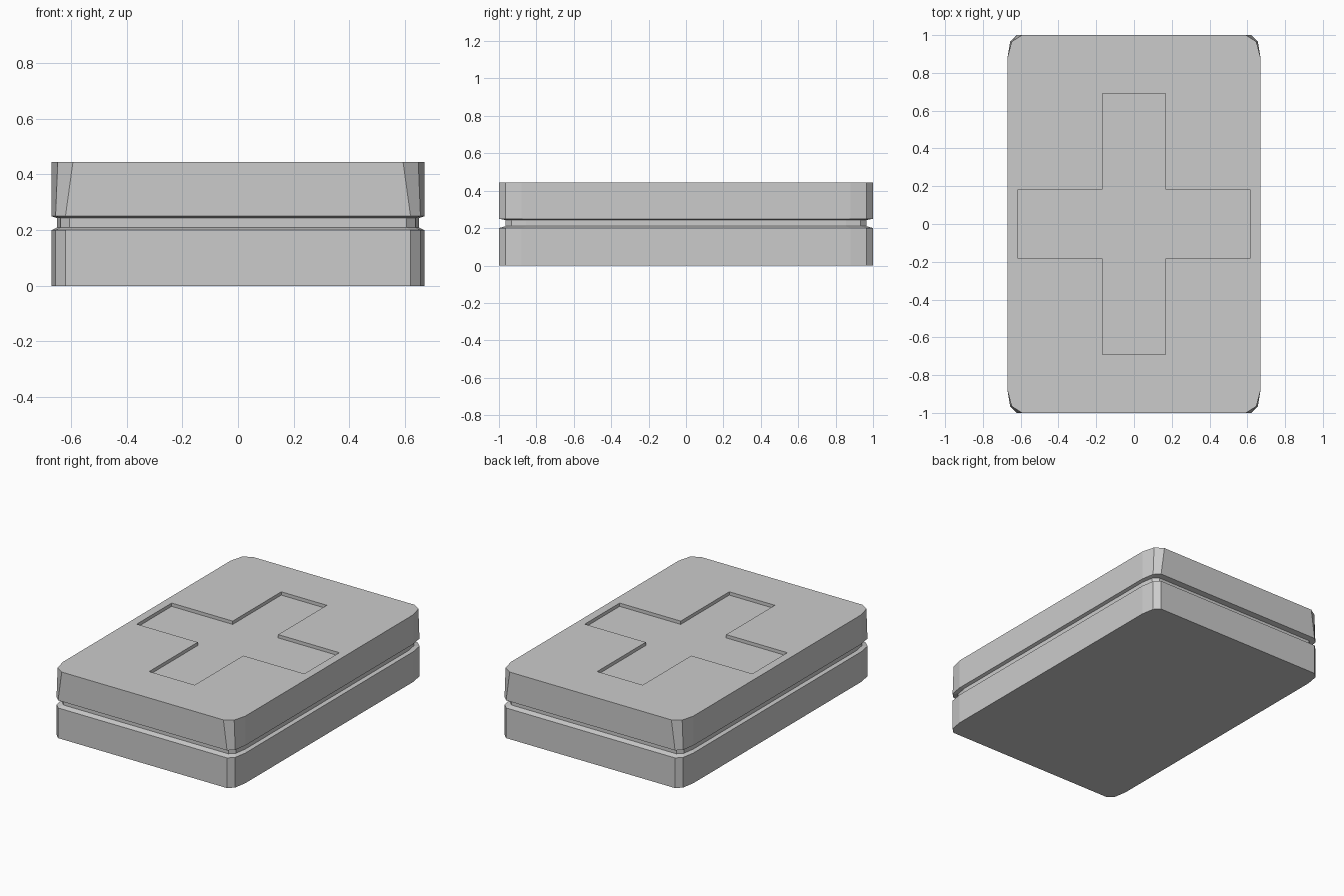
import bpy
import bmesh

if "Cube" in bpy.data.objects:
    bpy.data.objects.remove(bpy.data.objects["Cube"])

grey = bpy.data.materials.new("plain_grey")
grey.use_nodes = True
grey.diffuse_color = (0.6, 0.6, 0.6, 1)
grey.node_tree.nodes["Principled BSDF"].inputs["Base Color"].default_value = (0.6, 0.6, 0.6, 1)


def slab_outline(half_x, half_y, rx, ry):
    """Rectangle outline with two-facet corners, counter-clockwise."""
    corner = [(half_x, half_y - ry),
              (half_x - 0.29 * rx, half_y - 0.29 * ry),
              (half_x - rx, half_y)]
    half = corner + [(-x, y) for x, y in reversed(corner)]
    return half + [(-x, -y) for x, y in half]


def loft(name, rings):
    """Closed solid through (outline, height) rings."""
    bm = bmesh.new()
    loops = [[bm.verts.new((x, y, z)) for x, y in outline] for outline, z in rings]
    n = len(loops[0])
    for low, high in zip(loops, loops[1:]):
        for i in range(n):
            j = (i + 1) % n
            bm.faces.new((low[i], low[j], high[j], high[i]))
    bm.faces.new(reversed(loops[0]))
    bm.faces.new(loops[-1])
    bmesh.ops.recalc_face_normals(bm, faces=bm.faces[:])
    mesh = bpy.data.meshes.new(name)
    bm.to_mesh(mesh)
    bm.free()
    mesh.materials.append(grey)
    obj = bpy.data.objects.new(name, mesh)
    bpy.context.collection.objects.link(obj)
    return obj


# Slab: straight base, recessed groove, lid with corners widening upward
base = slab_outline(0.67, 1.0, 0.05, 0.12)
groove = slab_outline(0.65, 0.965, 0.045, 0.11)
lid_top = slab_outline(0.67, 1.0, 0.077, 0.12)
case = loft("case", [(base, 0), (base, 0.2), (groove, 0.21),
                     (groove, 0.243), (base, 0.25), (lid_top, 0.445)])

# Cross-shaped recess in the lid
arm_x, arm_y, wide_x, wide_y = 0.615, 0.692, 0.167, 0.183
quarter = [(arm_x, wide_y), (wide_x, wide_y), (wide_x, arm_y)]
half = quarter + [(-x, y) for x, y in reversed(quarter)]
cross = half + [(-x, -y) for x, y in half]
cutter = loft("cross_cutter", [(cross, 0.423), (cross, 0.6)])
cutter.hide_render = True

cut = case.modifiers.new("cross_recess", "BOOLEAN")
cut.operation = "DIFFERENCE"
cut.solver = "EXACT"
cut.object = cutter
bpy.context.view_layer.objects.active = case
bpy.ops.object.modifier_apply(modifier=cut.name)
bpy.data.objects.remove(cutter)
